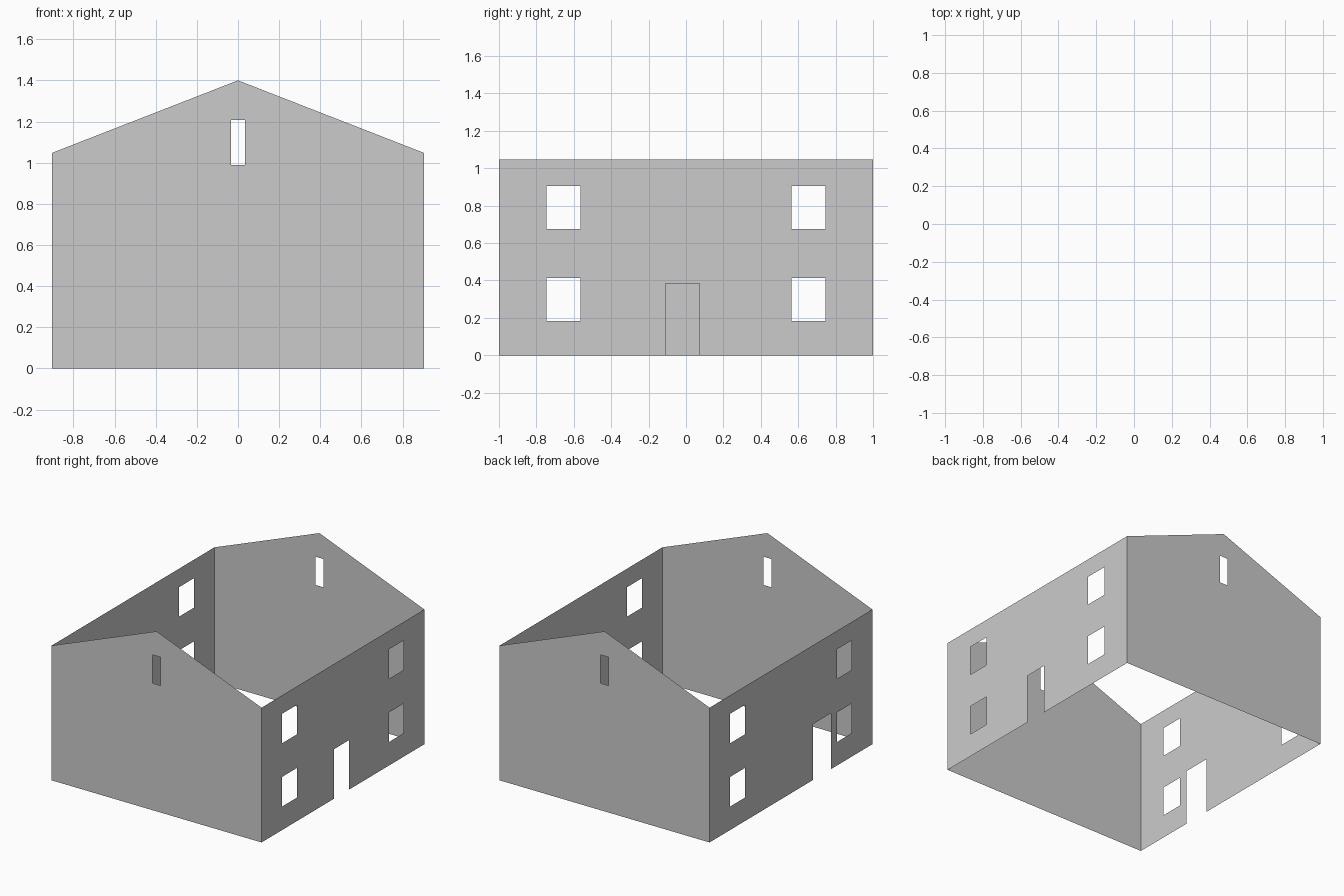
import bpy, bmesh
from mathutils import Vector
from mathutils.geometry import tessellate_polygon

if "Cube" in bpy.data.objects:
    bpy.data.objects.remove(bpy.data.objects["Cube"])

W, D = 0.903, 1.0                     # half width and half depth
EAVE, RIDGE = 1.048, 1.40


def rect(a0, a1, z0, z1):
    return [(a0, z0), (a1, z0), (a1, z1), (a0, z1)]


def wall(name, outline, holes, place, outward):
    """Thin sheet wall: outline with holes in (along, z), placed in space."""
    loops = [[Vector(place(a, z)) for a, z in loop] for loop in [outline] + holes]
    flat = [[Vector((a, z, 0)) for a, z in loop] for loop in [outline] + holes]
    bm = bmesh.new()
    verts = [bm.verts.new(p) for loop in loops for p in loop]
    for tri in tessellate_polygon(flat):
        bm.faces.new([verts[i] for i in tri])
    for f in bm.faces:
        f.normal_update()
        if f.normal.dot(Vector(outward)) < 0:
            f.normal_flip()
    # merge the triangles back into larger flat faces
    bmesh.ops.dissolve_limit(bm, angle_limit=0.01, verts=bm.verts[:], edges=bm.edges[:])
    mesh = bpy.data.meshes.new(name)
    bm.to_mesh(mesh)
    bm.free()
    obj = bpy.data.objects.new(name, mesh)
    bpy.context.collection.objects.link(obj)


# gable walls with a slit window under the ridge
gable = [(-W, 0), (W, 0), (W, EAVE), (0, RIDGE), (-W, EAVE)]
slit = rect(-0.034, 0.034, 0.988, 1.208)
for name, s in (("front_gable_wall", -1), ("back_gable_wall", 1)):
    wall(name, gable, [slit], lambda a, z: (a, s * D, z), (0, s, 0))

# side walls with four windows and a doorway cut up from the ground
windows = [rect(y0, y1, z0, z1)
           for y0, y1 in ((-0.746, -0.565), (0.565, 0.746))
           for z0, z1 in ((0.183, 0.413), (0.675, 0.904))]
for name, s, d0, d1, top in (("right_side_wall", 1, -0.11, 0.073, 0.385),
                             ("left_side_wall", -1, -0.49, -0.268, 0.435)):
    side = [(-D, 0), (d0, 0), (d0, top), (d1, top), (d1, 0),
            (D, 0), (D, EAVE), (-D, EAVE)]
    wall(name, side, windows, lambda a, z: (s * W, a, z), (s, 0, 0))
